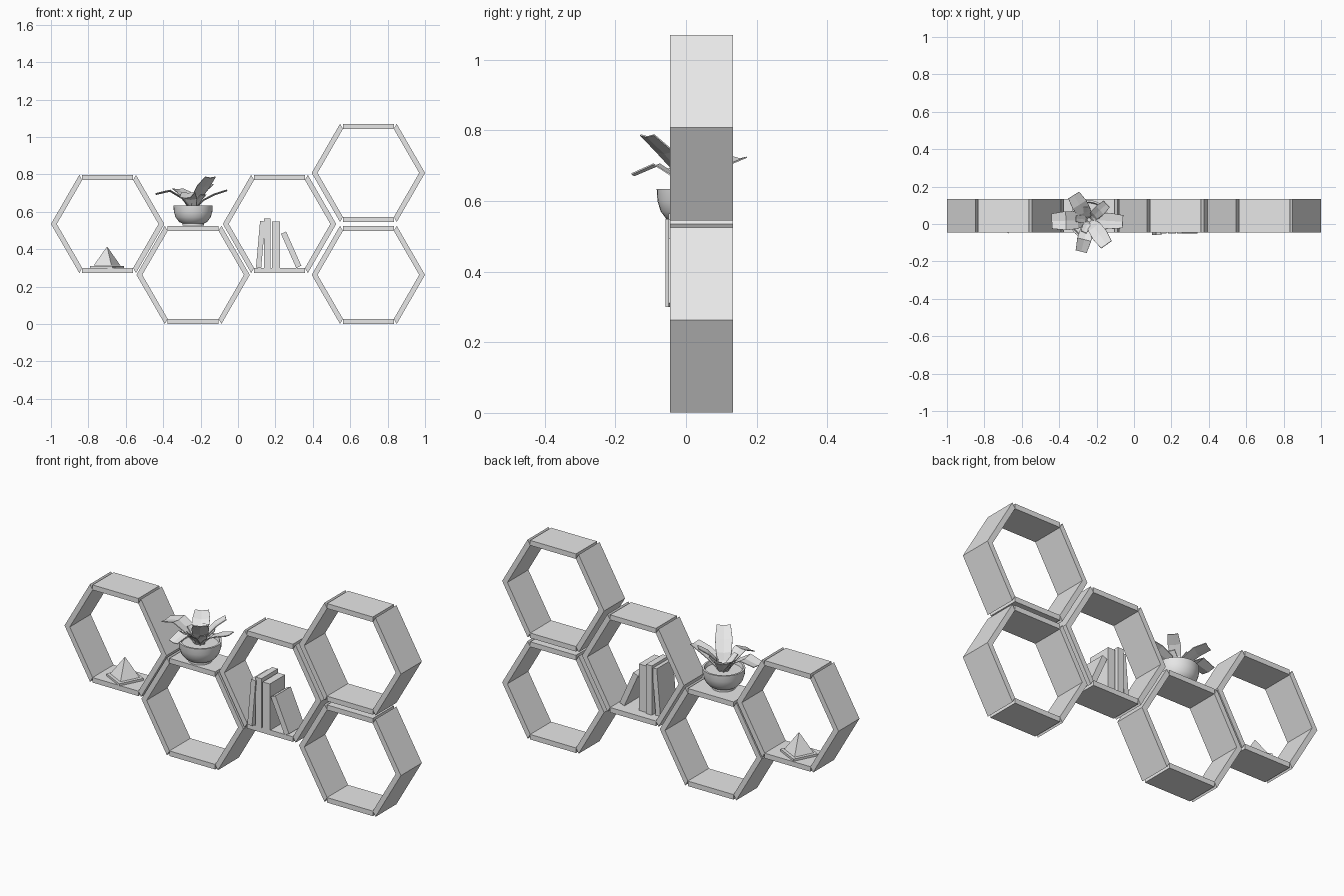
import bpy, bmesh
from math import radians, sin, cos, pi, sqrt
from mathutils import Matrix, Vector

cube = bpy.data.objects.get("Cube")
if cube:
    bpy.data.objects.remove(cube, do_unlink=True)

grey = bpy.data.materials.new("plain grey")
grey.use_nodes = True
grey.diffuse_color = (0.8, 0.8, 0.8, 1)
grey.node_tree.nodes["Principled BSDF"].inputs["Base Color"].default_value = (0.8, 0.8, 0.8, 1)


def finish(name, bm, smooth=False):
    bmesh.ops.recalc_face_normals(bm, faces=bm.faces)
    mesh = bpy.data.meshes.new(name)
    bm.to_mesh(mesh)
    bm.free()
    mesh.materials.append(grey)
    obj = bpy.data.objects.new(name, mesh)
    bpy.context.collection.objects.link(obj)
    if smooth:
        bpy.ops.object.select_all(action="DESELECT")
        obj.select_set(True)
        bpy.context.view_layer.objects.active = obj
        bpy.ops.object.shade_smooth_by_angle(angle=radians(40))
    return obj


def extrude_y(bm, outline, y0, y1):
    """Solid with an XZ outline running from y0 to y1."""
    face = bm.faces.new([bm.verts.new((x, y0, z)) for x, z in outline])
    new = bmesh.ops.extrude_face_region(bm, geom=[face])["geom"]
    verts = [v for v in new if isinstance(v, bmesh.types.BMVert)]
    bmesh.ops.translate(bm, verts=verts, vec=(0, y1 - y0, 0))


# Hexagonal shelves: square-ended top and bottom boards, mitred side boards
RADIUS, WALL = 0.303, 0.027
FRONT, BACK = -0.045, 0.133
APOTHEM = RADIUS * sqrt(3) / 2
INNER = RADIUS - WALL * 2 / sqrt(3)


def hex_shelf(name, cx, cz):
    bm = bmesh.new()
    half, low = INNER / 2, APOTHEM - WALL
    for v in (1, -1):
        board = [(-half, low), (half, low), (half, APOTHEM), (-half, APOTHEM)]
        extrude_y(bm, [(cx + x, cz + v * z) for x, z in board], FRONT, BACK)
        for h in (1, -1):
            side = [(RADIUS, 0), (RADIUS / 2, APOTHEM), (half, low), (INNER, 0)]
            extrude_y(bm, [(cx + h * x, cz + v * z) for x, z in side], FRONT, BACK)
    finish(name, bm)


for name, cx, cz in (("far_right_shelf", -0.697, 0.535),
                     ("low_middle_shelf", -0.24, 0.263),
                     ("book_shelf", 0.222, 0.535),
                     ("upper_left_shelf", 0.697, 0.808),
                     ("lower_left_shelf", 0.697, 0.263)):
    hex_shelf(name, cx, cz)

# Books: bottom centre x, lean, thickness, height
FLOOR = 0.535 - APOTHEM + WALL
for i, (x, lean, thick, tall, y0, y1) in enumerate((
        (0.11, 5, 0.028, 0.25, -0.058, 0.08),
        (0.157, 0, 0.034, 0.265, -0.05, 0.09),
        (0.203, 0, 0.042, 0.25, -0.05, 0.08),
        (0.325, -24, 0.03, 0.2, -0.05, 0.08))):
    bm = bmesh.new()
    a = radians(lean)
    lift = FLOOR + abs(sin(a)) * thick / 2
    box = [(-thick / 2, 0), (thick / 2, 0), (thick / 2, tall), (-thick / 2, tall)]
    extrude_y(bm, [(x + u * cos(a) + w * sin(a), lift + w * cos(a) - u * sin(a))
                   for u, w in box], y0, y1)
    finish(f"book_{i + 1}", bm)

# Pyramid ornament on a square plate
turn = Matrix.Rotation(radians(-72), 4, "Z")
for name, r0, r1, z0, z1 in (("ornament_plate", 0.095, 0.095, 0, 0.012),
                             ("ornament_pyramid", 0.075, 0, 0.014, 0.115)):
    bm = bmesh.new()
    spot = Matrix.Translation((-0.7, 0.04, FLOOR + (z0 + z1) / 2))
    bmesh.ops.create_cone(bm, cap_ends=True, segments=4, radius1=r0, radius2=r1,
                          depth=z1 - z0, matrix=spot @ turn)
    bmesh.ops.remove_doubles(bm, verts=bm.verts, dist=0.0001)
    finish(name, bm)

# Plant bowl, turned from a profile of radius and height
PLANT = Vector((-0.24, 0.022, 0.526))
profile = [(0, 0), (0.058, 0), (0.058, 0.012), (0.075, 0.02), (0.094, 0.045),
           (0.103, 0.075), (0.105, 0.108), (0.095, 0.108), (0.09, 0.09), (0, 0.09)]
bm = bmesh.new()
pts = [bm.verts.new(PLANT + Vector((r, 0, z))) for r, z in profile]
edges = [bm.edges.new(p) for p in zip(pts, pts[1:])]
bmesh.ops.spin(bm, geom=pts + edges, cent=PLANT, axis=(0, 0, 1), angle=2 * pi,
               steps=32, use_duplicate=False)
bmesh.ops.remove_doubles(bm, verts=bm.verts, dist=0.0001)
finish("plant_bowl", bm, smooth=True)


# Leaves: folded strips that arch outward from the bowl
def leaf(name, angle, reach, mid_z, tip_z, width):
    bm = bmesh.new()
    spine = [(0.01, 0.09, 0.5), (reach * 0.3, 0.09 + (mid_z - 0.09) * 0.6, 0.9),
             (reach * 0.62, mid_z, 1), (reach, tip_z, 0.8)]
    place = Matrix.Translation(PLANT) @ Matrix.Rotation(radians(angle), 4, "Z")
    rows = []
    for r, z, w in spine:
        half = width * w / 2
        rows.append([bm.verts.new(place @ Vector((r, y, z + abs(y) * 0.15)))
                     for y in (-half, 0, half)])
    for a, b in zip(rows, rows[1:]):
        for k in (0, 1):
            bm.faces.new((a[k], b[k], b[k + 1], a[k + 1]))
    obj = finish(name, bm)
    solid = obj.modifiers.new("thickness", "SOLIDIFY")
    solid.thickness = 0.004


for i, spec in enumerate(((182, 0.2, 0.185, 0.168, 0.1),
                          (122, 0.155, 0.175, 0.195, 0.085),
                          (256, 0.175, 0.175, 0.148, 0.075),
                          (305, 0.16, 0.21, 0.258, 0.085),
                          (-3, 0.18, 0.165, 0.188, 0.085),
                          (42, 0.125, 0.19, 0.22, 0.06))):
    leaf(f"leaf_{i + 1}", *spec)
for i in range(5):
    leaf(f"small_leaf_{i + 1}", 30 + i * 72, 0.07, 0.14, 0.165, 0.04)
